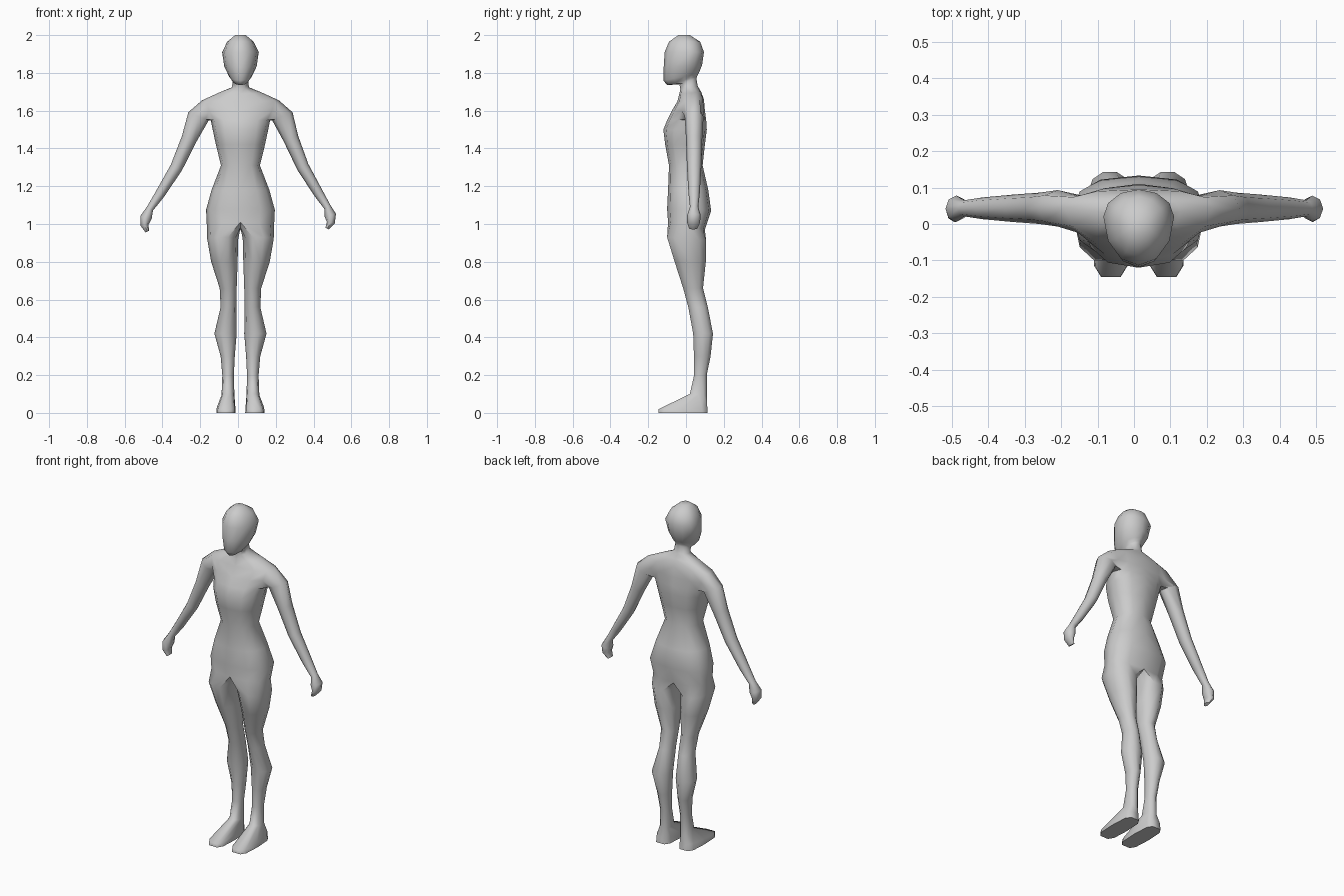
import bpy, bmesh
from math import sin, cos, pi, radians, copysign
from mathutils import Vector

cube = bpy.data.objects.get("Cube")
if cube:
    bpy.data.objects.remove(cube, do_unlink=True)

CENTRE = 0.013
bm = bmesh.new()


def power(v, e):
    return copysign(abs(v) ** e, v)


def strip(a, b, closed=False, skip=()):
    """Bridge two rows of vertices with quads."""
    n = len(a)
    for i in range(n if closed else n - 1):
        if i not in skip:
            j = (i + 1) % n
            bm.faces.new((a[i], a[j], b[j], b[i]))


def half_ring(side, zf, zb, yf, ys, yb, hw, e):
    """Half a body section, from the front centre round the side to the back."""
    row = []
    for i in range(7):
        s, c = sin(pi * i / 6), cos(pi * i / 6)
        y = ys + (yf - ys if c > 0 else ys - yb) * power(c, e)
        x = hw * max(s, 0) ** e if 0 < i < 6 else 0
        row.append(bm.verts.new((side * x, y, zf + (zb - zf) * (1 - c) / 2)))
    return row


def leg_ring(side, zf, zb, inner, outer, yf, yb, e):
    """Ten-sided leg section: seven outer points, then three inner ones."""
    row = []
    for i in range(10):
        a = radians(-108 + 36 * i)
        x = (inner + outer) / 2 + (outer - inner) / 2 * power(cos(a), e)
        t = power(sin(a) / cos(pi / 10), e)
        z = zf + (zb - zf) * (1 + t) / 2
        row.append(bm.verts.new((side * x, (yf + yb) / 2 + (yb - yf) / 2 * t, z)))
    return row


# front z, back z, front y, side y, back y, half width, roundness
TORSO = [
    (1.01, 0.97, -.095, .02, .10, .178, .85),
    (1.08, 1.07, -.10, .03, .133, .182, .8),
    (1.18, 1.18, -.095, .01, .118, .153, .85),
    (1.31, 1.31, -.09, 0, .088, .103, .85),
    (1.42, 1.42, -.11, 0, .10, .13, .8),
    (1.50, 1.50, -.12, .01, .11, .147, .8),
    (1.55, 1.55, -.10, .03, .107, .157, .8),
    (1.60, 1.60, -.075, .045, .10, .187, .8),
    (1.65, 1.66, -.045, .045, .095, .203, .8),
    (1.69, 1.70, -.035, .035, .08, .115, .9),
    (1.715, 1.73, -.03, .02, .062, .045, 1),
    (1.74, 1.77, -.035, .01, .055, .042, 1),
    (1.735, 1.785, -.10, -.01, .06, .042, 1),
    (1.76, 1.80, -.12, -.01, .068, .06, 1),
    (1.83, 1.84, -.118, 0, .085, .086, 1),
    (1.91, 1.91, -.113, .02, .095, .097, 1),
    (1.965, 1.965, -.09, .01, .075, .07, 1),
    (2.0, 2.0, -.04, -.01, .02, .028, 1),
]
ARMHOLE = 6

# front z, back z, inner x, outer x, front y, back y, roundness
LEG = [
    (.93, .91, .012, .176, -.10, .107, .9),
    (.80, .80, .015, .155, -.06, .105, 1),
    (.66, .66, .02, .11, -.015, .09, 1),
    (.56, .56, .022, .105, .012, .115, 1),
    (.42, .42, .02, .138, .038, .143, 1),
    (.30, .30, .03, .105, .042, .13, 1),
    (.20, .20, .035, .096, .043, .11, 1),
    (.10, .09, .032, .10, .02, .11, .9),
    (.02, .04, .027, .125, -.145, .112, .55),
    (0, 0, .025, .128, -.145, .115, .55),
]

# x, y, z, thickness radius, depth radius
ARM = [
    (.222, .043, 1.57, .058, .05),
    (.27, .043, 1.45, .041, .043),
    (.335, .043, 1.30, .033, .038),
    (.42, .043, 1.16, .026, .03),
    (.47, .043, 1.085, .019, .022),
    (.488, .042, 1.04, .031, .036),
    (.493, .04, 1.0, .021, .034),
    (.476, .038, .968, .01, .022),
]

for side in (1, -1):
    # Torso, neck and head
    rows = [half_ring(side, *r) for r in TORSO]
    for i in range(len(rows) - 1):
        hole = (2, 3) if i in (ARMHOLE, ARMHOLE + 1) else ()
        strip(rows[i], rows[i + 1], skip=hole)
    bm.faces.new(rows[-1])

    # Leg and foot, joined to the pelvis along the crotch line
    hip = rows[0]
    crotch = [bm.verts.new((0, y, .98)) for y in (.05, .0, -.05)]
    last = hip + crotch
    for r in LEG:
        ring = leg_ring(side, *r)
        strip(last, ring, closed=True)
        last = ring
    bm.faces.new(last)

    # Arm and hand, joined to the armhole
    low, mid, top = rows[ARMHOLE:ARMHOLE + 3]
    last = [low[2], low[3], low[4], mid[4], top[4], top[3], top[2], mid[2]]
    pts = [Vector(a[:3]) for a in ARM]
    for k, (x, y, z, ru, ry) in enumerate(ARM):
        d = pts[min(k + 1, len(pts) - 1)] - pts[max(k - 1, 0)]
        up = Vector((-d.z, 0, d.x)).normalized()
        lean = -side * .017 * k / (len(ARM) - 1)
        ring = []
        for j in range(8):
            a = radians(-135 + 45 * j)
            p = pts[k] + up * ru * sin(a) + Vector((lean, ry * cos(a), 0))
            ring.append(bm.verts.new((side * p.x, p.y, p.z + side * .008 * k / 7)))
        strip(last, ring, closed=True)
        last = ring
    bm.faces.new(last)

bmesh.ops.remove_doubles(bm, verts=bm.verts[:], dist=.0005)
bmesh.ops.recalc_face_normals(bm, faces=bm.faces[:])
bmesh.ops.translate(bm, verts=bm.verts[:], vec=(CENTRE, 0, 0))

mesh = bpy.data.meshes.new("body")
bm.to_mesh(mesh)
bm.free()
body = bpy.data.objects.new("body", mesh)
bpy.context.collection.objects.link(body)

# Single plain grey
grey = bpy.data.materials.new("plain grey")
grey.use_nodes = True
colour = (.6, .6, .6, 1)
grey.diffuse_color = colour
grey.node_tree.nodes["Principled BSDF"].inputs["Base Color"].default_value = colour
mesh.materials.append(grey)

bpy.context.view_layer.objects.active = body
body.select_set(True)
bpy.ops.object.shade_smooth_by_angle(angle=radians(60))
